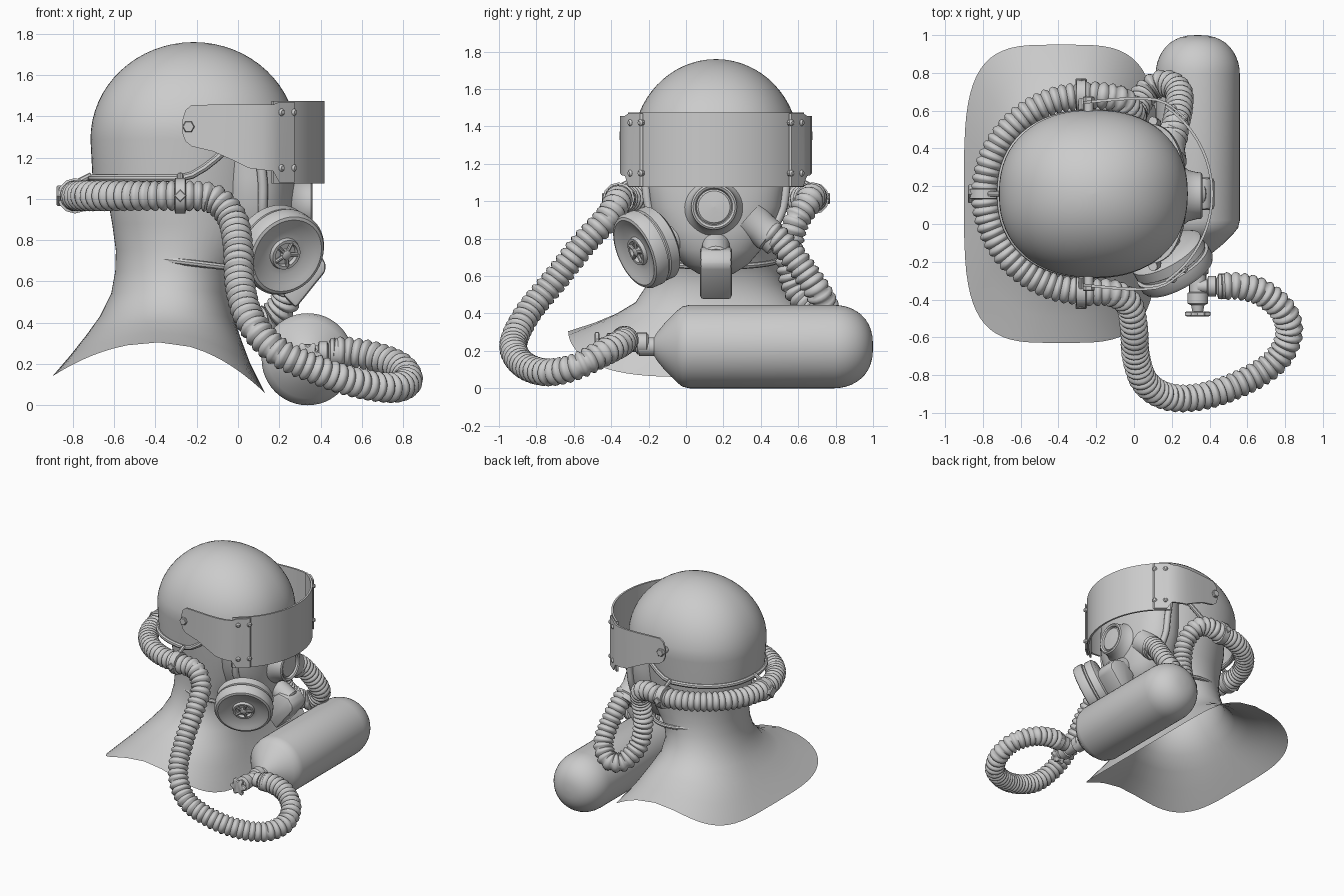
import bpy, bmesh, math
from mathutils import Vector, Matrix

if "Cube" in bpy.data.objects:
    bpy.data.objects.remove(bpy.data.objects["Cube"])

CY = 0.16  # symmetry plane of head and mask


def finish(bm, name, angle=35):
    bmesh.ops.recalc_face_normals(bm, faces=bm.faces)
    me = bpy.data.meshes.new(name)
    bm.to_mesh(me)
    bm.free()
    ob = bpy.data.objects.new(name, me)
    bpy.context.collection.objects.link(ob)
    bpy.ops.object.select_all(action='DESELECT')
    ob.select_set(True)
    bpy.context.view_layer.objects.active = ob
    bpy.ops.object.shade_smooth_by_angle(angle=math.radians(angle))
    return ob


def loft(name, rings, cap0=False, cap1=False, closed=True, angle=35):
    bm = bmesh.new()
    vs = [[bm.verts.new(p) for p in r] for r in rings]
    n = len(rings[0])
    for a, b in zip(vs, vs[1:]):
        for i in range(n if closed else n - 1):
            j = (i + 1) % n
            bm.faces.new((a[i], a[j], b[j], b[i]))
    if cap0:
        bm.faces.new(vs[0])
    if cap1:
        bm.faces.new(vs[-1])
    return finish(bm, name, angle)


def lathe(name, profile, origin, axis, seg=32):
    """profile: (radius, distance along axis)"""
    q = Vector(axis).to_track_quat('Z', 'Y')
    rings = [[Vector(origin) + q @ Vector((r * math.cos(2 * math.pi * i / seg),
             r * math.sin(2 * math.pi * i / seg), t)) for i in range(seg)] for r, t in profile]
    return loft(name, rings, True, True)


def rod(name, a, b, r, seg=20):
    d = Vector(b) - Vector(a)
    return lathe(name, [(r * .85, 0), (r, r * .15), (r, d.length - r * .15), (r * .85, d.length)], a, d, seg)


def section(xb, xf, ry, zfun, e=2.0, n=64):
    """superellipse ring between xb (back) and xf (front); zfun takes u in -1..1"""
    cx, rx, out = (xb + xf) / 2, (xf - xb) / 2, []
    for i in range(n):
        a = 2 * math.pi * i / n
        c, s = math.cos(a), math.sin(a)
        u = math.copysign(abs(c) ** (2 / e), c)
        v = math.copysign(abs(s) ** (2 / e), s)
        out.append(Vector((cx + rx * u, CY + ry * v, zfun(u))))
    return out


def smooth_path(pts, step):
    pts = [Vector(p) for p in pts]
    ext = [2 * pts[0] - pts[1]] + pts + [2 * pts[-1] - pts[-2]]
    dense = []
    for i in range(1, len(ext) - 2):
        p0, p1, p2, p3 = ext[i - 1:i + 3]
        for k in range(40):
            t = k / 40
            dense.append(.5 * (2 * p1 + (p2 - p0) * t + (2 * p0 - 5 * p1 + 4 * p2 - p3) * t * t
                               + (3 * p1 - p0 - 3 * p2 + p3) * t ** 3))
    dense.append(pts[-1])
    out, acc = [dense[0]], 0
    for a, b in zip(dense, dense[1:]):
        acc += (b - a).length
        if acc >= step:
            out.append(b)
            acc -= step
    return out


def tube(name, path, radius, seg=18, closed=False):
    rings, n = [], len(path)
    side = None
    for i, p in enumerate(path):
        t = (path[(i + 1) % n] - path[i - 1]) if closed else (path[min(i + 1, n - 1)] - path[max(i - 1, 0)])
        t.normalize()
        if side is None:
            side = t.cross(Vector((0, 0, 1))).normalized()
        side = (side - t * side.dot(t)).normalized()
        up, r = t.cross(side), radius(i)
        rings.append([p + r * (math.cos(2 * math.pi * k / seg) * side + math.sin(2 * math.pi * k / seg) * up)
                      for k in range(seg)])
    if closed:
        return loft(name, rings + rings[:1])
    return loft(name, rings, True, True, angle=80)


# Helmet dome with a raised lower front edge
def rim_z(u):
    return 1.1 + 0.17 * min(1, max(0, (u + .1) / .5)) ** 1.5


dome = [section(-.705, .26, .425, rim_z, 2.25)]
dome.append(section(-.715, .285, .44, lambda u: 1.29, 2.25))
for k in range(1, 17):
    f = math.radians(90 * k / 16.05)
    c, s = math.cos(f), math.sin(f)
    dome.append(section(-.215 - .5 * c, -.215 + .5 * c, .445 * c, lambda u: 1.29 + .47 * s, 2 + .25 * c))
loft("helmet_dome", dome, cap1=True)
tube("helmet_rim", section(-.71, .265, .43, rim_z, 2.25), lambda i: .018, 8, True)

# Hood, neck and shoulder cape
rows = [(-.64, .22, .39, 1.25, 1.25, 1.25, 2), (-.64, .2, .37, 1.05, 1.05, 1.05, 2),
        (-.61, .16, .345, .88, .88, .88, 2), (-.592, .08, .335, .75, .75, .75, 2),
        (-.595, 0, .34, .65, .65, .65, 2), (-.615, -.03, .365, .54, .56, .54, 2),
        (-.67, -.02, .43, .43, .46, .42, 2.2), (-.735, .015, .53, .34, .4, .32, 2.6),
        (-.81, .06, .65, .245, .35, .2, 3.1), (-.9, .13, .79, .14, .305, .06, 3.8)]
loft("hood_cape", [section(xb, xf, ry, lambda u: zs + ((zf if u > 0 else zb) - zs) * u * u, e)
                   for xb, xf, ry, zb, zs, zf, e in rows])

# Face mask with its edge seal and chin collar
face = [(-.12, .27, .37, 1.27), (-.12, .28, .37, 1.1), (-.12, .275, .355, .97), (-.12, .27, .31, .85),
        (-.12, .25, .24, .74), (-.1, .2, .17, .66), (-.05, .12, .09, .61)]
loft("face_mask", [section(xb, xf, ry, lambda u: z, 2.3) for xb, xf, ry, z in face], True, True)
collar = section(-.56, .1, .335, lambda u: .69 - .04 * u)
tube("chin_collar", collar, lambda i: .016, 8, True)
for s in (-1, 1):
    seal = smooth_path([(.1, CY + s * .385, 1.25), (.12, CY + s * .375, 1.08), (.12, CY + s * .35, .94),
                        (.13, CY + s * .27, .8)], .03)
    tube("mask_edge_seal", seal, lambda i: .024, 10)

# Round speaking port on the nose
lathe("nose_port", [(.22, 0), (.17, .05), (.135, .1), (.125, .14), (.122, .165), (.112, .172), (.1, .165),
                    (.094, .15), (.085, .158), (.001, .165)], (.19, CY - .01, .97), (1, 0, 0), 40)

# Chin outlet valve
bm = bmesh.new()
prof = [(.2, .68), (.3, .76), (.39, .74), (.425, .69), (.425, .65), (.28, .47), (.22, .53)]
f = bm.faces.new([bm.verts.new((x, CY - .085, z)) for x, z in prof])
ext = bmesh.ops.extrude_face_region(bm, geom=[f])
bmesh.ops.translate(bm, vec=(0, .17, 0), verts=[v for v in ext['geom'] if isinstance(v, bmesh.types.BMVert)])
bmesh.ops.bevel(bm, geom=bm.edges[:], offset=.018, segments=2, affect='EDGES', profile=.5)
finish(bm, "chin_outlet")
rod("chin_outlet_neck", (.2, CY, .78), (.35, CY, .69), .075)

# Filter canister with fan grille
n = Vector((.45, -.8, -.35)).normalized()
base = Vector((.16, -.135, .787))
lathe("filter_canister", [(.1, -.12), (.1, -.01), (.18, 0), (.205, .02), (.205, .075), (.195, .08), (.195, .092),
                          (.212, .097), (.212, .15), (.2, .17), (.185, .175), (.16, .165), (.11, .145),
                          (.08, .145), (.075, .165), (.06, .165), (.055, .145), (.001, .145)], base, n, 48)
q = n.to_track_quat('Z', 'Y')
hub = base + n * .16
for k in range(5):
    a = 2 * math.pi * k / 5
    rod("filter_spoke", hub, hub + q @ Vector((.065 * math.cos(a), .065 * math.sin(a), 0)), .01, 8)
lathe("filter_hub", [(.024, -.02), (.024, .008), (.015, .013)], hub, n, 16)

# Visor shield: curved front band
R, cx = .567, -.147


def arc(r, z):
    return [Vector((cx + r * math.cos(a), CY + r * math.sin(a), z))
            for a in (math.radians(-56 + 112 * i / 40) for i in range(41))]


loft("visor_band", [arc(R, 1.075), arc(R, 1.475), arc(R - .014, 1.475), arc(R - .014, 1.075), arc(R, 1.075)],
     closed=False)

# Visor side arms with rivets and pivots
arm = [(-.27, .49, 1.32, 1.38), (-.255, .492, 1.28, 1.43), (-.225, .495, 1.255, 1.455), (-.12, .505, 1.23, 1.457),
       (-.03, .512, 1.19, 1.457), (.05, .513, 1.15, 1.457), (.12, .505, 1.14, 1.457), (.17, .487, 1.135, 1.457),
       (.2, .468, 1.08, 1.47), (.275, .405, 1.08, 1.47)]
for s in (-1, 1):
    rings = [[Vector((x, CY + s * (d - o), z)) for o, z in ((0, lo), (0, hi), (.015, hi), (.015, lo))]
             for x, d, lo, hi in arm]
    loft("visor_arm", rings, True, True)
    for z in (1.15, 1.42):
        for deg in (44, 52):
            a = math.radians(deg) * s
            d = Vector((math.cos(a), math.sin(a), 0))
            lathe("visor_rivet", [(.018, 0), (.018, .026), (.01, .036)], Vector((cx, CY, z)) + d * (R - .01), d, 10)
    rod("visor_pivot_post", (-.24, CY + s * .4, 1.35), (-.24, CY + s * .49, 1.35), .025, 12)
    rod("visor_pivot_bolt", (-.24, CY + s * .485, 1.35), (-.24, CY + s * .515, 1.35), .03, 6)

# Corrugated breathing hose: mask -> side loop -> round the helmet -> down to the tank valve
pts = [(.21, .44, .84), (.22, .52, .77), (.24, .63, .63), (.23, .71, .51), (.15, .745, .42), (.06, .69, .42),
       (.0, .59, .53), (-.01, .55, .7), (-.01, .58, .87), (-.06, .65, .99), (-.15, .675, 1.025)]
pts += [(-.25 - .54 * math.sin(a), CY + .52 * math.cos(a), 1.015)
        for a in (math.pi * k / 10 for k in range(11))]
pts += [(-.12, -.365, 1.0), (-.03, -.42, .91), (0, -.55, .77), (.01, -.7, .58), (.06, -.84, .41), (.18, -.915, .27),
        (.35, -.915, .185), (.55, -.85, .115), (.74, -.735, .085), (.82, -.59, .115), (.79, -.46, .18),
        (.68, -.365, .23), (.56, -.33, .255), (.46, -.33, .26)]
path = smooth_path(pts, .0105)
ribs = (.058, .07, .075, .07)
tube("breathing_hose", path, lambda i: ribs[i % 4], 18)

# Hose connector on the mask
d = Vector((.1, .62, -.55))
lathe("mask_hose_socket", [(.11, 0), (.09, .08), (.09, .15), (.08, .16), (.08, .2)], (.17, .34, .91), d)

# Hose clamps
for o, ax in (((-.28, -.36, 1.015), (1, 0, 0)), ((-.28, .68, 1.015), (1, 0, 0)), ((-.79, CY, 1.015), (0, 1, 0))):
    o, ax = Vector(o), Vector(ax)
    lathe("hose_clamp", [(.07, -.028), (.086, -.024), (.086, .024), (.07, .028)], o, ax, 12)
    out = Vector((o.x + .25, o.y - CY, 0)) if ax.y else Vector((0, o.y - CY, 0))
    out.normalize()
    rod("clamp_lug", o + out * .06, o + out * .09, .05 if ax.y else .03, 4)
    rod("clamp_hanger", o + Vector((0, 0, .07)) - out * .02, o + Vector((0, 0, .1)) - out * .08, .015, 8)

# Air tank lying along y
T = .3375
prof = [(.05, -.25), (.05, -.17), (.075, -.155), (.13, -.11), (.19, -.05), (.214, -.02), (.223, .02)]
prof += [(.223 * math.cos(a) ** .8, .79 + .21 * math.sin(a)) for a in (math.radians(89 * k / 10) for k in range(11))]
lathe("air_tank", prof, (T, 0, .223), (0, 1, 0), 48)

# Tank valve, outlet and handwheel
V = .24
lathe("valve_body", [(.045, .2), (.058, .21), (.058, .26), (.045, .27), (.045, .36), (.055, .365), (.055, .42),
                     (.035, .43), (.025, .48)], (T, 0, V), (0, -1, 0), 20)
lathe("valve_outlet", [(.035, 0), (.035, .05), (.055, .055), (.055, .095), (.04, .1), (.068, .11), (.068, .16)],
      (T, -.33, V + .015), (1, 0, 0), 20)
wheel = [[Vector((T + r * math.cos(a), y, V + r * math.sin(a)))
          for r, a in ((rs * (.058 + .01 * math.cos(6 * t)), t) for t in (2 * math.pi * i / 48 for i in range(48)))]
         for rs, y in ((.85, -.462), (1, -.468), (1, -.484), (.85, -.49))]
loft("valve_handwheel", wheel, True, True)
